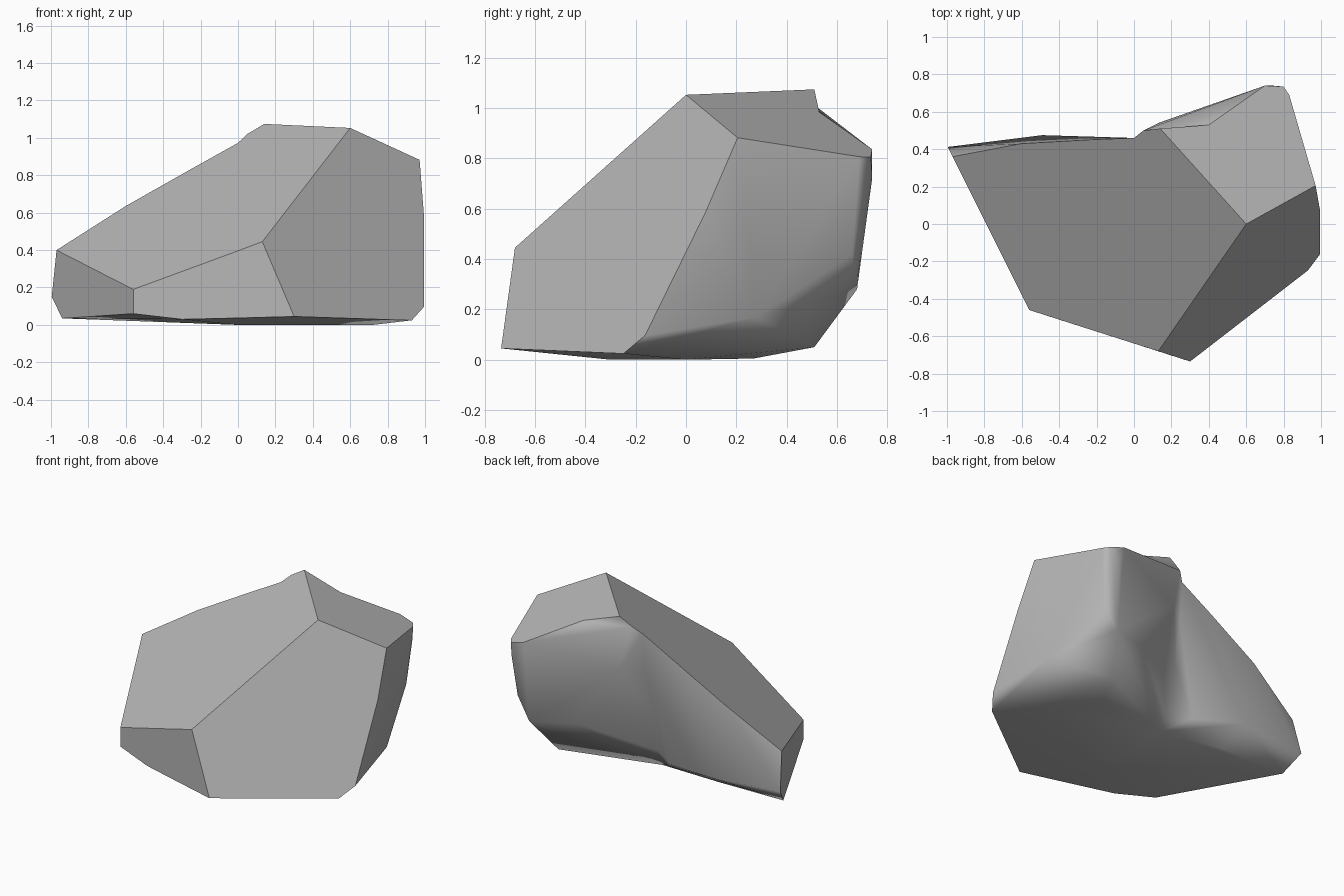
import bpy
import bmesh
from mathutils import Vector

default = bpy.data.objects.get("Cube")
if default:
    bpy.data.objects.remove(default)

# Main corners shared by the flat cuts
left_top = Vector((-.97, .36, .4))
front_left = Vector((-.56, -.46, .19))
front_peak = Vector((.13, -.68, .445))
crown = Vector((.6, 0, 1.053))
toe = Vector((.3, -.735, .045))

# Five flat cuts: a point on the plane and its outward direction
cuts = {
    "top": (front_left, Vector((-.536, -.525, 1)).normalized()),
    "right_top": (crown, Vector((.32, .25, 1)).normalized()),
    "right_front": (crown, Vector((.226, -.29, .1425)).normalized()),
    "front": (front_left, Vector((-.32, -1, 0)).normalized()),
    "left": (front_left, Vector((-.82, -.41, 0)).normalized()),
}


def on_cut(name, *points):
    """Settle points exactly onto a flat cut."""
    origin, normal = cuts[name]
    return [p - normal * (p - origin).dot(normal) for p in map(Vector, points)]


def cut_of(face):
    """Name of the flat cut a face belongs to, if any."""
    for name, (origin, normal) in cuts.items():
        if face.normal.dot(normal) > .985:
            return name
    return None


# Section through the hollow at the back, where both halves meet
seam = [Vector((0, y, z)) for y, z in (
    (-.639, .396), (.46, .973), (.44, .7), (.39, .42),
    (.3, .12), (.25, .005), (-.3, 0), (-.639, .037))]

# Low left half: top rim, left end, back wall, underside
left_half = [left_top, front_left]
left_half += on_cut("top", (-.68, .39, .57), (-.6, .43, .635),
                    (-.24, .45, .84), (-.07, .44, .925))
left_half += on_cut("left", (-1, .41, .15), (-.94, .3, .035))
left_half += on_cut("front", (-.56, -.46, .06), (-.3, -.545, .03))
left_half += map(Vector, ((-.49, .475, .145), (-.15, .38, .097), (-.45, .3, .03)))

# Tall right half: summit and brow come first, as the dent needs them
right_half = on_cut("top", (.14, .51, 1.075))
right_half += on_cut("right_top", (.7, .74, .837), (.8, .735, .807), (.83, .69, .807))
right_half += on_cut("top", (.05, .5, 1.02))
right_half += on_cut("right_front", (.975, .2, .885), (1, .07, .59),
                     (1, -.17, .1), (.93, -.25, .025))
right_half += [crown, front_peak, toe]
# Rounded back corner and right skirt
right_half += map(Vector, (
    (.8, .66, .42), (.81, .71, .7), (.74, .74, .72), (.7, .68, .28), (.92, .28, .17)))
# Bulge on the back
right_half += map(Vector, (
    (.5, .65, .7), (.13, .54, .72), (.19, .5, .4), (.42, .58, .3), (.22, .4, .15)))
# Underside
right_half += map(Vector, ((.6, .51, .05), (.72, 0, 0), (.5, .27, .005)))

bm = bmesh.new()


def add_half(points):
    verts = [bm.verts.new(p) for p in points + seam]
    bmesh.ops.convex_hull(bm, input=verts)
    return verts


add_half(left_half)
summit, brow = add_half(right_half)[:2]

# Open the halves at the section and weld them together
inner = [f for f in bm.faces if all(abs(v.co.x) < .0001 for v in f.verts)]
bmesh.ops.delete(bm, geom=inner, context="FACES")
loose = [v for v in bm.verts if not v.link_faces]
bmesh.ops.delete(bm, geom=loose, context="VERTS")
welds = [v for v in bm.verts if abs(v.co.x) < .0001]
bmesh.ops.remove_doubles(bm, verts=welds, dist=.0005)
bmesh.ops.recalc_face_normals(bm, faces=bm.faces[:])
bm.normal_update()

# Merge each flat cut into a single face
flat = []
for edge in bm.edges:
    names = [cut_of(f) for f in edge.link_faces]
    if len(names) == 2 and names[0] and names[0] == names[1]:
        flat.append(edge)
bmesh.ops.dissolve_edges(bm, edges=flat, use_verts=False)
bm.normal_update()

# Dent in the brow between the summit and the back corner
rim = bm.edges.get((summit, brow))
if rim:
    dent = bmesh.utils.edge_split(rim, summit, .5)[1]
    dent.co = on_cut("right_top", (.4, .53, .987))[0]
    beside = [e.other_vert(dent) for e in dent.link_edges]
    for face in list(dent.link_faces):
        if not cut_of(face):
            across = [v for v in face.verts if v is not dent and v not in beside]
            bmesh.utils.face_split(face, dent, min(across, key=lambda v: v.co.z))
    bm.normal_update()

# Flat cuts stay crisp, the weathered rest is soft
for face in bm.faces:
    face.smooth = cut_of(face) is None
for edge in bm.edges:
    edge.smooth = all(f.smooth for f in edge.link_faces)

mesh = bpy.data.meshes.new("boulder")
bm.to_mesh(mesh)
bm.free()
boulder = bpy.data.objects.new("boulder", mesh)
bpy.context.collection.objects.link(boulder)

# Broad faces dominate the soft shading
weighted = boulder.modifiers.new("soft_normals", "WEIGHTED_NORMAL")
weighted.keep_sharp = True

# Stone colour
stone = bpy.data.materials.new("stone grey")
stone.use_nodes = True
grey = (.47, .47, .47, 1)
stone.diffuse_color = grey
stone.node_tree.nodes["Principled BSDF"].inputs["Base Color"].default_value = grey
mesh.materials.append(stone)
